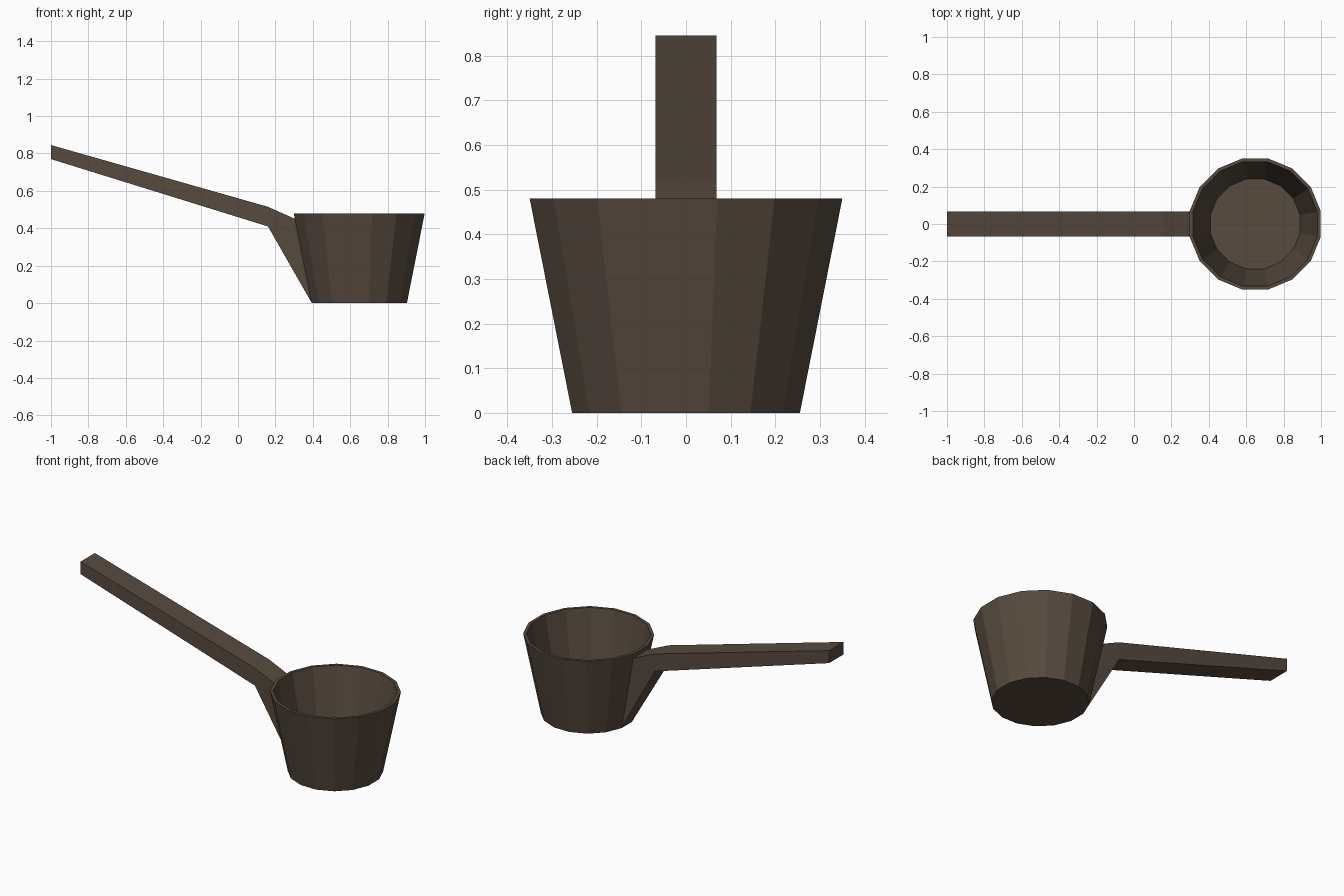
import bpy, bmesh, math

if "Cube" in bpy.data.objects:
    bpy.data.objects.remove(bpy.data.objects["Cube"])

brown = bpy.data.materials.new("dark_brown")
brown.diffuse_color = (0.095, 0.069, 0.049, 1)
brown.use_nodes = True
brown.node_tree.nodes["Principled BSDF"].inputs["Base Color"].default_value = brown.diffuse_color

SIDES = 16
CX = 0.648


def make_object(name, bm):
    bmesh.ops.recalc_face_normals(bm, faces=bm.faces)
    mesh = bpy.data.meshes.new(name)
    bm.to_mesh(mesh)
    bm.free()
    mesh.materials.append(brown)
    obj = bpy.data.objects.new(name, mesh)
    bpy.context.collection.objects.link(obj)
    return obj


# Cup: flat-sided tapered shell, rings run from outer base over the rim to inner floor
bm = bmesh.new()
rings = []
for r, z in [(0.260, 0.0), (0.357, 0.48), (0.339, 0.48), (0.245, 0.02)]:
    ring = []
    for i in range(SIDES):
        a = 2 * math.pi * (i + 0.5) / SIDES
        ring.append(bm.verts.new((CX + r * math.cos(a), r * math.sin(a), z)))
    rings.append(ring)
for lo, hi in zip(rings, rings[1:]):
    for i in range(SIDES):
        j = (i + 1) % SIDES
        bm.faces.new((lo[i], lo[j], hi[j], hi[i]))
bm.faces.new(rings[0])
bm.faces.new(rings[-1])
make_object("cup", bm)

# Handle: side profile (x, z, half width) that flares into a gusset down the cup wall
profile = [(-1.0, 0.845, 0.068), (0.16, 0.515, 0.068), (0.306, 0.45, 0.068),
           (0.393, 0.003, 0.051), (0.16, 0.41, 0.068), (-1.0, 0.77, 0.068)]
bm = bmesh.new()
left = [bm.verts.new((x, -w, z)) for x, z, w in profile]
right = [bm.verts.new((x, w, z)) for x, z, w in profile]
n = len(profile)
for i in range(n):
    j = (i + 1) % n
    bm.faces.new((left[i], left[j], right[j], right[i]))
# side faces: long bar and gusset
for s in (left, right):
    bm.faces.new((s[0], s[1], s[4], s[5]))
    bm.faces.new((s[1], s[2], s[3], s[4]))
make_object("handle", bm)
